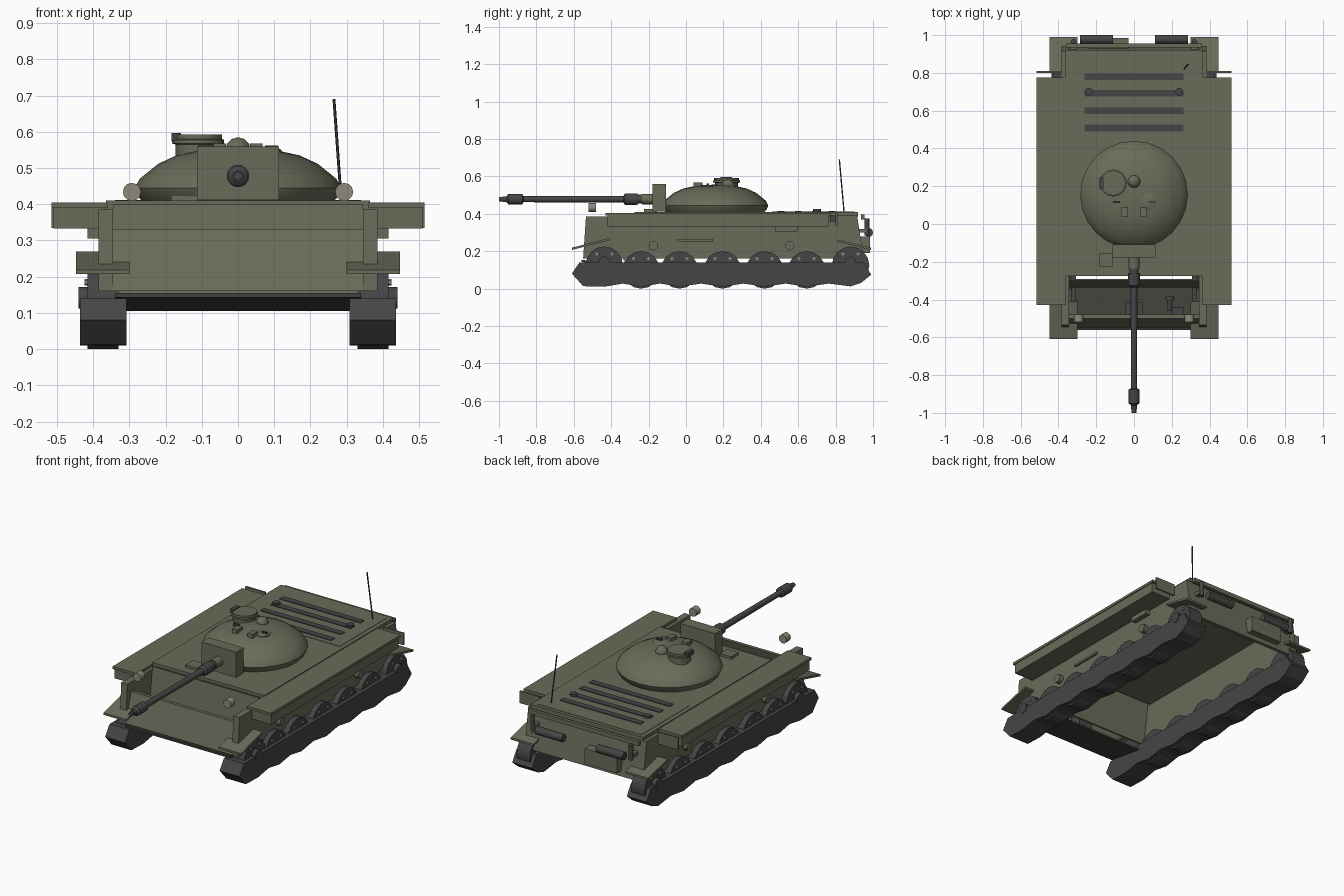
import bpy, bmesh, math
from mathutils import Vector


def mat(name, c):
    m = bpy.data.materials.new(name)
    m.diffuse_color = (*c, 1)
    return m


OLIVE = mat("olive", (0.14, 0.15, 0.10))
SHADE = mat("dark_olive", (0.05, 0.052, 0.042))
STEEL = mat("steel", (0.06, 0.06, 0.062))
LAMP = mat("lamp", (0.27, 0.25, 0.19))


def finish(name, bm, m, smooth=None):
    bmesh.ops.recalc_face_normals(bm, faces=bm.faces)
    me = bpy.data.meshes.new(name)
    bm.to_mesh(me)
    bm.free()
    me.materials.append(m)
    ob = bpy.data.objects.new(name, me)
    bpy.context.collection.objects.link(ob)
    if smooth:
        bpy.ops.object.select_all(action='DESELECT')
        ob.select_set(True)
        bpy.context.view_layer.objects.active = ob
        bpy.ops.object.shade_smooth_by_angle(angle=math.radians(smooth))
    return ob


def prism(name, yz, x0, x1, m):
    """Side profile (y, z) extruded along x."""
    bm = bmesh.new()
    f = bm.faces.new([bm.verts.new((x0, y, z)) for y, z in yz])
    r = bmesh.ops.extrude_face_region(bm, geom=[f])
    vs = [v for v in r["geom"] if isinstance(v, bmesh.types.BMVert)]
    bmesh.ops.translate(bm, verts=vs, vec=(x1 - x0, 0, 0))
    return finish(name, bm, m)


def box(name, x0, x1, y0, y1, z0, z1, m=OLIVE):
    return prism(name, [(y0, z0), (y1, z0), (y1, z1), (y0, z1)], x0, x1, m)


def lathe(name, prof, origin, axis, m, n=16, smooth=35):
    """Profile (radius, distance) turned around an axis."""
    bm = bmesh.new()
    rings = []
    for r, h in prof:
        rings.append([bm.verts.new((r * math.cos(2 * math.pi * i / n),
                                    r * math.sin(2 * math.pi * i / n), h)) for i in range(n)])
    for a, b in zip(rings, rings[1:]):
        for i in range(n):
            j = (i + 1) % n
            bm.faces.new((a[i], a[j], b[j], b[i]))
    bm.faces.new(rings[0])
    bm.faces.new(rings[-1])
    rot = Vector((0, 0, 1)).rotation_difference(Vector(axis).normalized())
    for v in bm.verts:
        v.co = rot @ v.co + Vector(origin)
    return finish(name, bm, m, smooth)


def rod(name, a, b, r, m, n=12):
    d = Vector(b) - Vector(a)
    return lathe(name, [(r, 0), (r, d.length)], a, d, m, n)


# Hull shell, open underneath
box("deck", -0.365, 0.365, -0.275, 0.92, 0.385, 0.41)
box("engine_deck", -0.34, 0.34, 0.46, 0.90, 0.40, 0.412)
prism("rear_plate", [(0.95, 0.16), (0.91, 0.40), (0.895, 0.40), (0.93, 0.16)], -0.365, 0.365, OLIVE)
box("rear_beam", -0.36, 0.36, 0.935, 0.955, 0.37, 0.395)
prism("front_plate", [(-0.55, 0.16), (-0.50, 0.33), (-0.48, 0.33), (-0.53, 0.16)], -0.345, 0.345, OLIVE)
prism("upper_front_plate", [(-0.335, 0.15), (-0.30, 0.40), (-0.29, 0.40), (-0.325, 0.15)], -0.345, 0.345, OLIVE)
prism("lower_front_plate", [(-0.56, 0.155), (-0.33, 0.115), (-0.33, 0.105), (-0.56, 0.143)], -0.34, 0.34, SHADE)

# Fittings in the front well
box("front_block", -0.045, 0.045, -0.485, -0.415, 0.17, 0.25, STEEL)
box("front_gun_box", 0.20, 0.265, -0.49, -0.44, 0.20, 0.26, STEEL)
rod("front_pin", (0.19, -0.46, 0.23), (0.19, -0.39, 0.23), 0.012, STEEL)
rod("front_pin_head", (0.19, -0.405, 0.23), (0.19, -0.385, 0.23), 0.022, STEEL)

wheels = [-0.437, -0.24, -0.035, 0.195, 0.42, 0.645, 0.88]
for s, side in ((1, "left"), (-1, "right")):
    # Side walls and sponsons
    prism("hull_side_" + side, [(-0.55, 0.16), (0.95, 0.16), (0.915, 0.39), (-0.535, 0.385)],
          s * 0.345, s * 0.385, OLIVE)
    box("sponson_" + side, s * 0.365, s * 0.51, -0.42, 0.765, 0.333, 0.395)
    box("sponson_lid_" + side, s * 0.36, s * 0.515, -0.43, 0.775, 0.39, 0.405)
    box("sponson_end_plate_" + side, s * 0.385, s * 0.515, 0.80, 0.81, 0.335, 0.405)
    box("sponson_hinge_" + side, s * 0.385, s * 0.43, 0.77, 0.80, 0.36, 0.39, STEEL)
    box("side_box_" + side, s * 0.38, s * 0.415, 0.475, 0.595, 0.305, 0.35)
    box("side_rail_" + side, s * 0.38, s * 0.398, -0.045, 0.145, 0.253, 0.265)
    for y in (-0.175, 0.555):
        rod("return_roller_" + side, (s * 0.38, y, 0.23), (s * 0.412, y, 0.23), 0.025, OLIVE)
    # Sloping fenders
    prism("front_fender_" + side, [(-0.61, 0.207), (-0.41, 0.258), (-0.41, 0.27), (-0.61, 0.219)],
          s * 0.30, s * 0.447, OLIVE)
    prism("rear_fender_" + side, [(0.81, 0.25), (0.99, 0.207), (0.99, 0.219), (0.81, 0.262)],
          s * 0.30, s * 0.447, OLIVE)
    # Track with scalloped underside
    prof = [(-0.61, 0.08), (-0.55, 0.013)]
    for a, b in zip(wheels, wheels[1:]):
        prof += [(a, 0.01), ((a + b) / 2, 0.027)]
    prof += [(0.88, 0.012), (0.935, 0.03), (0.99, 0.075), (0.95, 0.14), (-0.57, 0.14)]
    prism("track_" + side, prof, s * 0.308, s * 0.437, STEEL)
    # Road wheels, hubs and bolts
    for i, y in enumerate(wheels):
        end = i in (0, 6)
        z, r = (0.125, 0.1) if end else (0.1, 0.1)
        rod("wheel_" + side, (s * 0.33, y, z), (s * 0.416, y, z), r, STEEL, 16)
        if end:
            rod("hub_" + side, (s * 0.41, y, 0.142), (s * 0.44, y, 0.142), 0.03, STEEL)
        for k in (-1, 1):
            rod("wheel_bolt_" + side, (s * 0.41, y + k * 0.04, z + 0.06),
                (s * 0.424, y + k * 0.04, z + 0.06), 0.009, LAMP, 6)
    # Lamps and rear canisters
    rod("headlamp_" + side, (s * 0.293, -0.52, 0.434), (s * 0.293, -0.48, 0.434), 0.025, LAMP)
    rod("rear_drum_" + side, (s * 0.11, 0.977, 0.30), (s * 0.285, 0.977, 0.30), 0.023, STEEL)
    rod("rear_canister_" + side, (s * 0.32, 0.967, 0.285), (s * 0.32, 0.967, 0.375), 0.013, STEEL)
    box("rear_bracket_" + side, s * 0.305, s * 0.335, 0.91, 0.965, 0.30, 0.32)
    rod("filler_cap_" + side, (s * 0.24, 0.70, 0.41), (s * 0.24, 0.70, 0.425), 0.021, STEEL)
    box("turret_periscope_" + side, s * 0.033, s * 0.067, 0.04, 0.088, 0.535, 0.568)
    box("turret_handle_" + side, s * 0.075, s * 0.11, 0.11, 0.122, 0.535, 0.562, STEEL)

# Deck details
for i, y in enumerate((0.508, 0.60, 0.692, 0.78)):
    box("engine_grille_%d" % i, -0.262, 0.262, y - 0.018, y + 0.018, 0.405, 0.416, STEEL)
box("deck_hatch", -0.185, -0.11, -0.225, -0.155, 0.405, 0.425)
box("rear_box", -0.24, -0.03, 0.93, 0.985, 0.19, 0.28)
rod("antenna", (0.285, 0.845, 0.41), (0.265, 0.82, 0.69), 0.004, STEEL, 6)

# Turret dome, cupola and hatches
lathe("turret", [(0.255, 0.40), (0.275, 0.42), (0.285, 0.445), (0.272, 0.47), (0.25, 0.488),
                 (0.22, 0.512), (0.17, 0.535), (0.115, 0.547), (0.05, 0.554), (0.005, 0.556)],
      (0, 0.155, 0), (0, 0, 1), OLIVE, 24)
lathe("cupola", [(0.062, 0.52), (0.062, 0.565), (0.072, 0.568), (0.072, 0.578), (0.066, 0.58),
                 (0.066, 0.592)], (-0.11, 0.217, 0), (0, 0, 1), OLIVE, 16)
box("cupola_sight", -0.183, -0.158, 0.185, 0.245, 0.575, 0.597, STEEL)
lathe("loader_hatch", [(0.045, 0.52), (0.045, 0.55), (0.035, 0.555)], (0.075, 0.12, 0), (0, 0, 1), OLIVE, 16)
lathe("vent_dome", [(0.034, 0.54), (0.034, 0.555), (0.03, 0.568), (0.018, 0.58), (0.004, 0.584)],
      (0, 0.225, 0), (0, 0, 1), OLIVE, 12)

# Gun mantlet and stepped barrel
box("mantlet", -0.113, 0.113, -0.178, -0.108, 0.412, 0.56)
lathe("gun_barrel", [(0.024, 0.17), (0.024, 0.26), (0.031, 0.26), (0.031, 0.325), (0.018, 0.335),
                     (0.016, 0.87), (0.028, 0.875), (0.028, 0.95), (0.015, 0.96), (0.015, 0.98),
                     (0.012, 0.98), (0.012, 1.0)], (0, 0, 0.478), (0, -1, 0), STEEL, 16)
rod("gun_sleeve", (0, -0.17, 0.478), (0, -0.235, 0.478), 0.028, OLIVE, 16)
